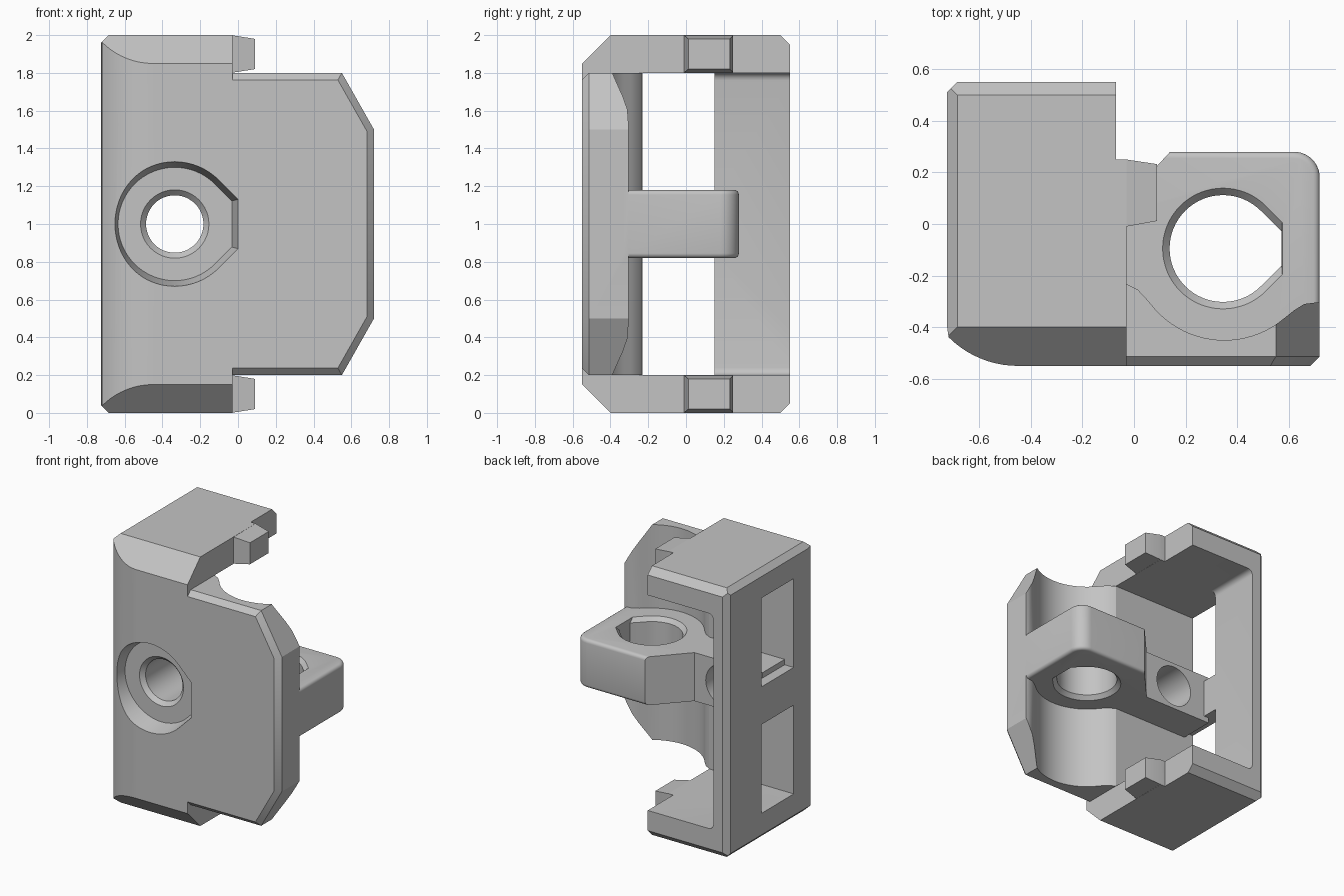
import bpy, bmesh
from math import sin, cos, radians, sqrt

cube = bpy.data.objects.get("Cube")
if cube:
    bpy.data.objects.remove(cube, do_unlink=True)

grey = bpy.data.materials.new("plain grey")
grey.use_nodes = True
grey.diffuse_color = (0.55, 0.55, 0.55, 1)
grey.node_tree.nodes["Principled BSDF"].inputs["Base Color"].default_value = (0.55, 0.55, 0.55, 1)


def place(axis, p, h):
    """Put a 2D profile point at height h along an axis."""
    return {"x": (h, p[0], p[1]), "y": (p[0], h, p[1]), "z": (p[0], p[1], h)}[axis]


def loft(name, axis, pts, lo, hi, end=None, bevel=0, pick=None, segments=1):
    """Prism (or frustum when an end profile is given), with optional bevelled edges."""
    bm = bmesh.new()
    a = [bm.verts.new(place(axis, p, lo)) for p in pts]
    b = [bm.verts.new(place(axis, p, hi)) for p in (end or pts)]
    bm.faces.new(a)
    bm.faces.new(b)
    for i in range(len(a)):
        j = (i + 1) % len(a)
        bm.faces.new((a[i], a[j], b[j], b[i]))
    bmesh.ops.recalc_face_normals(bm, faces=bm.faces)
    if bevel:
        edges = [e for e in bm.edges if pick(e.verts[0].co, e.verts[1].co)]
        bmesh.ops.bevel(bm, geom=edges, offset=bevel, segments=segments,
                        profile=0.5, affect="EDGES")
    mesh = bpy.data.meshes.new(name)
    bm.to_mesh(mesh)
    bm.free()
    mesh.materials.append(grey)
    obj = bpy.data.objects.new(name, mesh)
    bpy.context.collection.objects.link(obj)
    return obj


def combine(target, tool, operation):
    mod = target.modifiers.new("combine", "BOOLEAN")
    mod.operation = operation
    mod.solver = "EXACT"
    mod.object = tool
    bpy.context.view_layer.objects.active = target
    bpy.ops.object.modifier_apply(modifier=mod.name)
    bpy.data.objects.remove(tool, do_unlink=True)


def arc(cx, cy, r, start, stop, n):
    return [(cx + r * cos(radians(start + (stop - start) * i / n)),
             cy + r * sin(radians(start + (stop - start) * i / n))) for i in range(n + 1)]


def rect(x0, x1, y0, y1):
    return [(x0, y0), (x1, y0), (x1, y1), (x0, y1)]


def teardrop(cx, cy, r, flat):
    """Circle with two 45 degree tangents meeting a flat on the +x side."""
    half = r * sqrt(2) - (flat - cx)
    return arc(cx, cy, r, 45, 315, 48) + [(flat, cy - half), (flat, cy + half)]


# C-shaped housing: three profiles intersected
housing = loft("bracket_body", "x", [
    (-0.55, 0.15), (-0.40, 0), (0.50, 0), (0.55, 0.05),
    (0.55, 1.95), (0.50, 2), (-0.40, 2), (-0.55, 1.85)], -0.8, 0.1)
plan = [(-0.725, 0.51), (-0.685, 0.55), (-0.07, 0.55), (-0.07, 0.25), (-0.03, 0.25),
        (-0.03, -0.55)] + arc(-0.45, -0.17, 0.38, 270, 225, 10) + [(-0.725, -0.395)]
combine(housing, loft("plan_cutter", "z", plan, -0.1, 2.1), "INTERSECT")
combine(housing, loft("edge_cutter", "y", [
    (-0.725, 0.04), (-0.685, 0), (0.2, 0), (0.2, 2), (-0.685, 2), (-0.725, 1.96)],
    -0.7, 0.7), "INTERSECT")

# Inner cavity with small corner fillets, and two side windows
combine(housing, loft("cavity_cutter", "y", rect(-0.61, 0.2, 0.2, 1.8), -0.23, 0.7,
                      bevel=0.04, segments=4,
                      pick=lambda a, b: a.x < 0 and b.x < 0 and abs(a.y - b.y) > 0.1),
        "DIFFERENCE")
for low, high in ((0.2, 0.86), (1.14, 1.8)):
    combine(housing, loft("window_cutter", "x", rect(-0.23, 0.15, low, high), -0.9, -0.5),
            "DIFFERENCE")

# Front plate with chamfered front rim and a concave vertical channel behind it
plate = loft("front_plate", "y", [
    (-0.03, 0.2), (0.55, 0.2), (0.72, 0.5), (0.72, 1.5), (0.55, 1.8), (-0.03, 1.8)],
    -0.55, -0.23, bevel=0.037,
    pick=lambda a, b: max(a.y, b.y) < -0.5 and max(a.x, b.x) > 0.1)
channel = ([(-0.1, -0.225), (-0.03, -0.232), (0.015, -0.255), (0.05, -0.292)]
           + arc(0.35, -0.09, 0.36, 222, 310, 20)
           + [(0.62, -0.335), (0.66, -0.31), (0.70, -0.305), (0.8, -0.305), (0.8, 0.2), (-0.1, 0.2)])
combine(plate, loft("channel_cutter", "z", channel, 0, 2), "DIFFERENCE")
combine(housing, plate, "UNION")

# Central clamp block joined to the side wall by a crossbar
outline = ([(-0.65, -0.40), (-0.65, 0.03), (-0.09, 0.03), (0.14, 0.28)]
           + arc(0.62, 0.18, 0.10, 90, 0, 10) + [(0.72, -0.33), (0.64, -0.49), (0.0, -0.49)])
block = loft("clamp_block", "z", outline, 0.82, 1.18, bevel=0.025, segments=4,
             pick=lambda a, b: abs(a.z - b.z) < 0.01 and min(a.x, b.x) > 0.1
             and max(a.y, b.y) > 0)
combine(housing, block, "UNION")

# Vertical teardrop bore with chamfered rims
cx, cy = 0.345, -0.095
bore, rim = teardrop(cx, cy, 0.207, 0.572), teardrop(cx, cy, 0.235, 0.575)
combine(housing, loft("bore_cutter", "z", bore, 0.7, 1.3), "DIFFERENCE")
combine(housing, loft("upper_rim_cutter", "z", bore, 1.15, 1.181, rim), "DIFFERENCE")
combine(housing, loft("lower_rim_cutter", "z", rim, 0.819, 0.85, bore), "DIFFERENCE")

# Front screw pocket, with a countersunk through hole
px = -0.335
combine(housing, loft("pocket_cutter", "y", teardrop(px, 1, 0.332, 0.003), -0.56, -0.42,
                      teardrop(px, 1, 0.30, -0.033)), "DIFFERENCE")
combine(housing, loft("countersink_cutter", "y", arc(px, 1, 0.182, 0, 352.5, 47), -0.421, -0.39,
                      arc(px, 1, 0.152, 0, 352.5, 47)), "DIFFERENCE")
combine(housing, loft("screw_hole_cutter", "y", arc(px, 1, 0.152, 0, 352.5, 47), -0.43, 0.2),
        "DIFFERENCE")

# Tapered locating tabs on both arms
for base in (0.0, 1.8):
    tab = loft("locating_tab", "x", rect(-0.01, 0.25, base + 0.001, base + 0.199), -0.03, 0.09,
               rect(0.012, 0.232, base + 0.02, base + 0.18))
    root = loft("tab_root", "x", rect(-0.01, 0.25, base + 0.001, base + 0.199), -0.1, -0.03)
    combine(tab, root, "UNION")
    combine(housing, tab, "UNION")

# Smooth curved surfaces, crisp edges
bpy.ops.object.select_all(action="DESELECT")
housing.select_set(True)
bpy.context.view_layer.objects.active = housing
bpy.ops.object.shade_smooth_by_angle(angle=radians(25))
